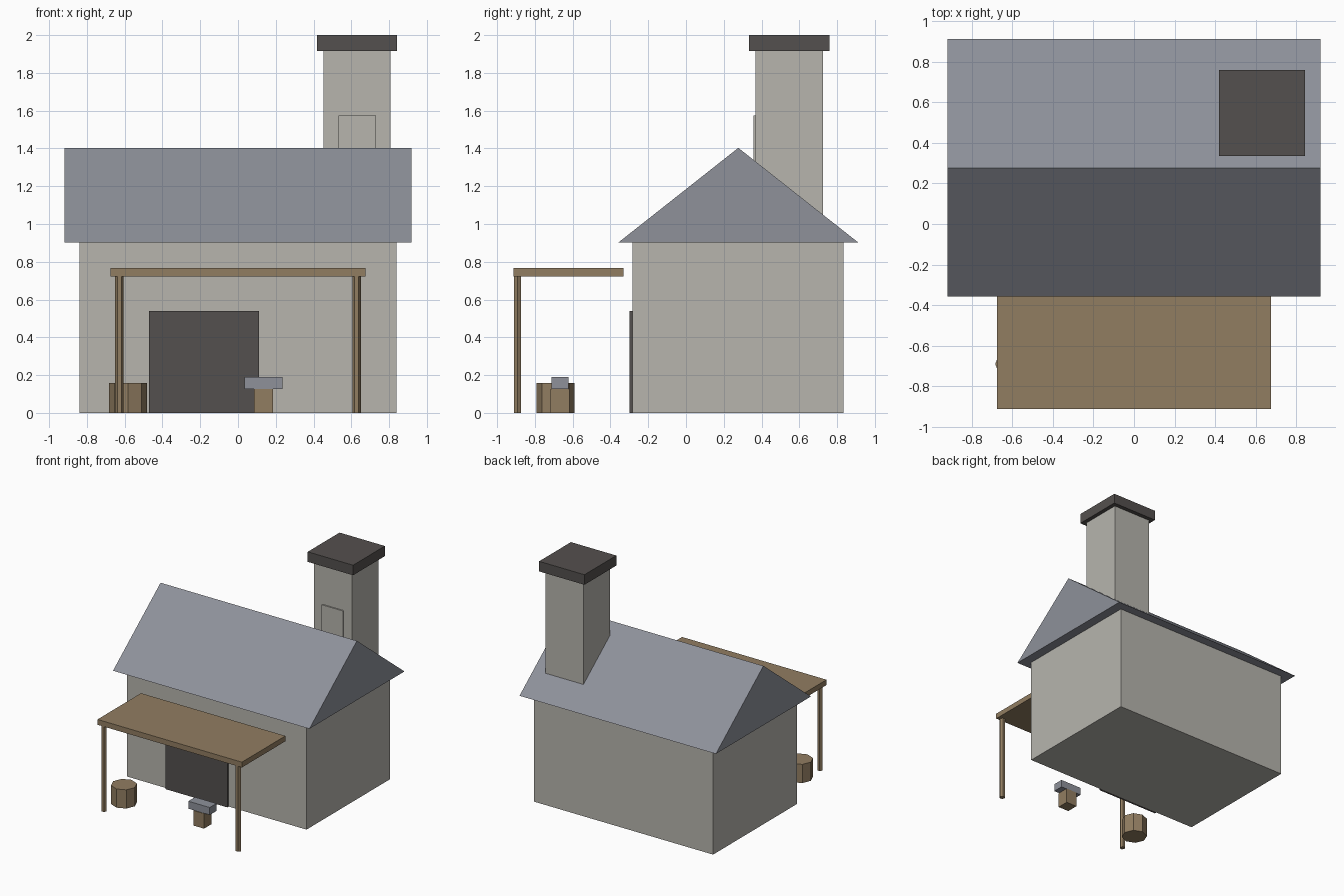
import bpy, bmesh, math

if "Cube" in bpy.data.objects:
    bpy.data.objects.remove(bpy.data.objects["Cube"])


def material(name, rgb):
    m = bpy.data.materials.new(name)
    m.diffuse_color = [(c / 255 / 12.92 if c < 11 else ((c / 255 + 0.055) / 1.055) ** 2.4) for c in rgb] + [1]
    m.use_nodes = True
    m.node_tree.nodes["Principled BSDF"].inputs["Base Color"].default_value = m.diffuse_color
    return m


stone = material("pale_stone", (183, 181, 174))
slate = material("slate", (142, 145, 154))
wood = material("wood", (145, 125, 97))
char = material("charcoal", (84, 80, 78))


def finish(name, bm, mat):
    bmesh.ops.recalc_face_normals(bm, faces=bm.faces)
    me = bpy.data.meshes.new(name)
    bm.to_mesh(me)
    bm.free()
    me.materials.append(mat)
    ob = bpy.data.objects.new(name, me)
    bpy.context.collection.objects.link(ob)
    return ob


def prism(name, base, offset, mat):
    """Extrude a flat outline by an offset vector."""
    bm = bmesh.new()
    face = bm.faces.new([bm.verts.new(p) for p in base])
    ext = bmesh.ops.extrude_face_region(bm, geom=[face], use_keep_orig=True)
    bmesh.ops.translate(bm, vec=offset, verts=[v for v in ext["geom"] if isinstance(v, bmesh.types.BMVert)])
    return finish(name, bm, mat)


def box(name, x, y, z, mat):
    base = [(x[0], y[0], z[0]), (x[1], y[0], z[0]), (x[1], y[1], z[0]), (x[0], y[1], z[0])]
    return prism(name, base, (0, 0, z[1] - z[0]), mat)


def column(name, cx, cy, r, h, sides, mat):
    ring = [(cx + r * math.cos(math.tau * i / sides), cy + r * math.sin(math.tau * i / sides), 0)
            for i in range(sides)]
    return prism(name, ring, (0, 0, h), mat)


# House body, gabled roof and doorway
box("house_walls", (-0.838, 0.838), (-0.282, 0.835), (0, 0.902), stone)
prism("gable_roof", [(-0.918, -0.358, 0.902), (-0.918, 0.912, 0.902), (-0.918, 0.277, 1.403)],
      (1.836, 0, 0), slate)
box("doorway", (-0.47, 0.11), (-0.3, -0.28), (0, 0.54), char)

# Chimney with cap and raised front panel
box("chimney", (0.452, 0.808), (0.369, 0.724), (0.95, 1.915), stone)
box("chimney_panel", (0.532, 0.73), (0.358, 0.372), (1.25, 1.574), stone)
box("chimney_cap", (0.418, 0.842), (0.334, 0.759), (1.915, 2.0), char)

# Canopy on two front posts
box("canopy", (-0.675, 0.675), (-0.912, -0.331), (0.722, 0.767), wood)
for side, label in ((-1, "left"), (1, "right")):
    column(label + "_post", side * 0.628, -0.892, 0.0225, 0.722, 6, wood)

# Barrel and anvil on its stump
column("barrel", -0.583, -0.69, 0.101, 0.158, 8, wood)
box("anvil_stump", (0.085, 0.185), (-0.718, -0.618), (0, 0.127), wood)
box("anvil", (0.035, 0.235), (-0.713, -0.623), (0.127, 0.19), slate)
